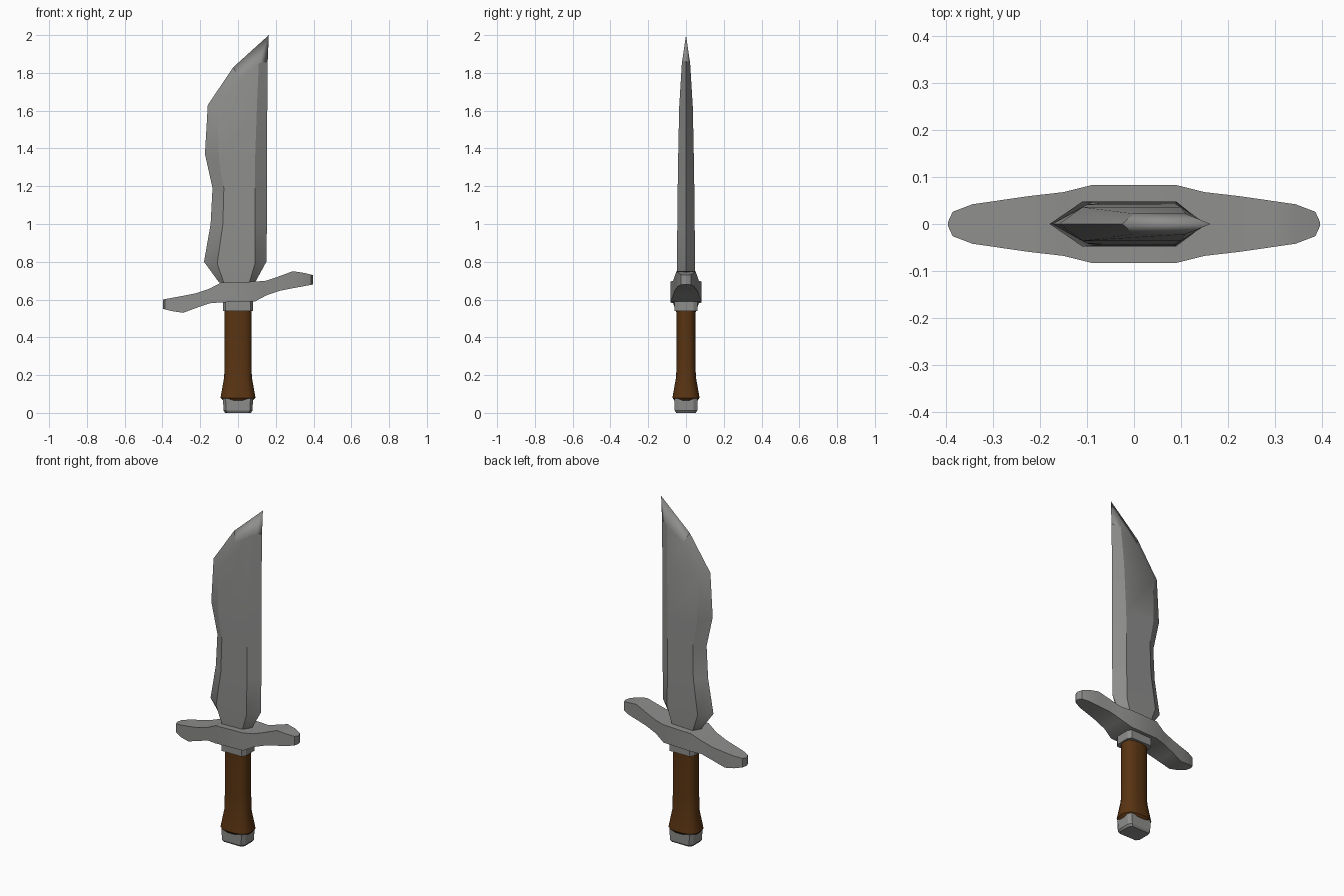
import bpy, bmesh, math

cube = bpy.data.objects.get("Cube")
if cube:
    bpy.data.objects.remove(cube, do_unlink=True)


def material(name, rgb):
    m = bpy.data.materials.new(name)
    m.use_nodes = True
    m.diffuse_color = (*rgb, 1)
    m.node_tree.nodes["Principled BSDF"].inputs["Base Color"].default_value = (*rgb, 1)
    return m


steel = material("steel grey", (0.27, 0.27, 0.265))
leather = material("brown grip", (0.10, 0.034, 0.006))


def loft(name, rings, mat, angle=30):
    """Skin a list of equal-length point rings, closing both ends."""
    bm = bmesh.new()
    rows = [[bm.verts.new(p) for p in ring] for ring in rings]
    for a, b in zip(rows, rows[1:]):
        n = len(a)
        for i in range(n):
            j = (i + 1) % n
            bm.faces.new((a[i], a[j], b[j], b[i]))
    bm.faces.new(rows[0])
    bm.faces.new(rows[-1])
    bmesh.ops.remove_doubles(bm, verts=bm.verts, dist=0.0001)
    bmesh.ops.recalc_face_normals(bm, faces=bm.faces)
    me = bpy.data.meshes.new(name)
    bm.to_mesh(me)
    bm.free()
    me.materials.append(mat)
    ob = bpy.data.objects.new(name, me)
    bpy.context.collection.objects.link(ob)
    bpy.ops.object.select_all(action='DESELECT')
    ob.select_set(True)
    bpy.context.view_layer.objects.active = ob
    bpy.ops.object.shade_smooth_by_angle(angle=math.radians(angle))
    return ob


# Blade: cutting edge, two ridges and spine, each as (x, z), then half thickness
blade_rows = [
    ((-.10, .69), (-.075, .69), (.06, .69), (.09, .69), .045),
    ((-.18, .80), (-.11, .79), (.09, .79), (.15, .80), .048),
    ((-.145, 1.0), (-.08, 1.0), (.09, 1.0), (.153, 1.0), .046),
    ((-.135, 1.19), (-.075, 1.19), (.09, 1.19), (.153, 1.19), .044),
    ((-.175, 1.37), (-.10, 1.33), (.09, 1.33), (.153, 1.35), .042),
    ((-.16, 1.63), (-.11, 1.60), (.10, 1.62), (.155, 1.62), .036),
    ((-.025, 1.83), (0, 1.78), (.11, 1.85), (.157, 1.86), .022),
]
rings = []
for edge, ridge, back, spine, t in blade_rows:
    rings.append([(edge[0], 0, edge[1]),
                  (ridge[0], -t, ridge[1]), (back[0], -t, back[1]),
                  (spine[0], 0, spine[1]),
                  (back[0], t, back[1]), (ridge[0], t, ridge[1])])
tip = (.163, 0, 2.0)
blade = loft("blade", rings, steel)
bm = bmesh.new()
bm.from_mesh(blade.data)
cap = max(bm.faces, key=lambda f: f.calc_center_median().z if len(f.verts) == 6 else 0)
top = bmesh.ops.poke(bm, faces=[cap])["verts"][0]
top.co = tip
bmesh.ops.recalc_face_normals(bm, faces=bm.faces)
bm.to_mesh(blade.data)
bm.free()

# Crossguard: one arm as (x, bottom, top, half depth), turned half round for the other
arm = [(.09, .59, .695, .083), (.15, .622, .70, .068), (.22, .646, .724, .06),
       (.29, .66, .75, .050), (.345, .67, .742, .042), (.387, .678, .732, .026),
       (.397, .681, .729, .004)]
mid = 1.28
sections = [(-x, mid - hi, mid - lo, y) for x, lo, hi, y in reversed(arm)] + arm
loft("crossguard", [[(x, -y, lo), (x, y, lo), (x, y, hi), (x, -y, hi)]
                    for x, lo, hi, y in sections], steel)


def chamfered(z, hx, hy):
    cx, cy = hx * .82, hy * .66
    return [(cx, -hy, z), (hx, -cy, z), (hx, cy, z), (cx, hy, z),
            (-cx, hy, z), (-hx, cy, z), (-hx, -cy, z), (-cx, -hy, z)]


def rounded(z, hx, hy, n=16, power=.75):
    pts = []
    for i in range(n):
        a = math.tau * (i + .5) / n
        c, s = math.cos(a), math.sin(a)
        pts.append((hx * math.copysign(abs(c) ** power, c),
                    hy * math.copysign(abs(s) ** power, s), z))
    return pts


# Collar under the guard and pommel at the base
loft("collar", [chamfered(.54, .08, .062), chamfered(.59, .08, .062)], steel)
loft("pommel", [chamfered(0, .068, .052), chamfered(.012, .076, .06),
                chamfered(.075, .08, .062)], steel)

# Grip with flared end
loft("grip", [rounded(z, hx, hy) for z, hx, hy in (
    (.065, .08, .062), (.08, .094, .073), (.19, .074, .053),
    (.30, .073, .05), (.55, .073, .05))], leather, 40)
